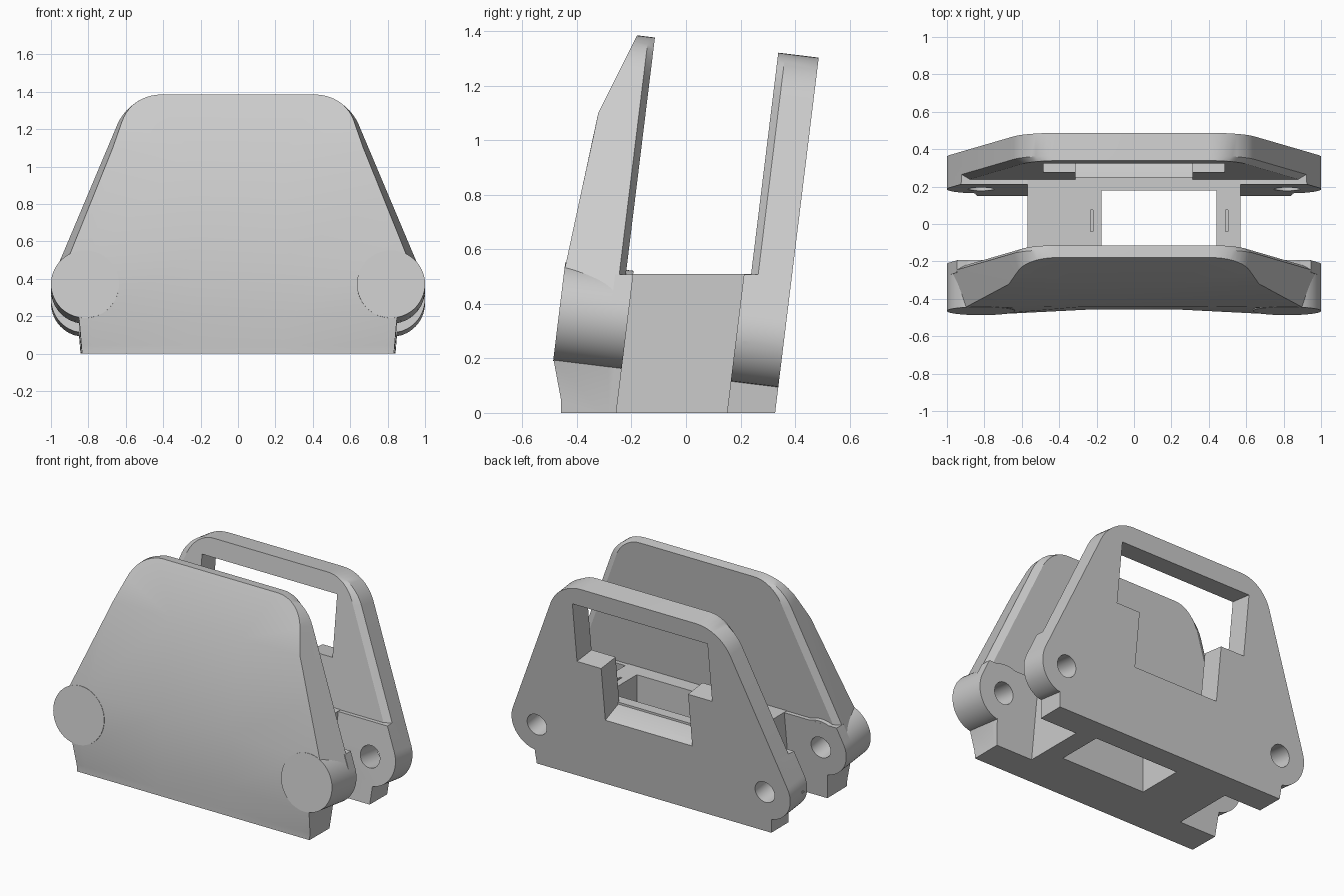
import bpy, bmesh
from math import radians, cos, sin
from mathutils import Matrix, Vector

cube = bpy.data.objects.get("Cube")
if cube:
    bpy.data.objects.remove(cube)

grey = bpy.data.materials.new("plain grey")
grey.use_nodes = True
grey.diffuse_color = (0.6, 0.6, 0.6, 1)
grey.node_tree.nodes["Principled BSDF"].inputs["Base Color"].default_value = (0.6, 0.6, 0.6, 1)

# Everything on the plates is laid out upright (x, height), then leaned back
TILT = Matrix.Rotation(radians(-7), 4, 'X')
FLAT = Matrix.Identity(4)
BOSS_X, BOSS_Z, BOSS_R, HOLE_R = 0.818, 0.312, 0.182, 0.07
STEP_Z = 0.508


def loft(name, sections, frame=TILT):
    """Solid through matching loops of 3D points."""
    bm = bmesh.new()
    rings = [[bm.verts.new(frame @ Vector(p)) for p in loop] for loop in sections]
    n = len(rings[0])
    for a, b in zip(rings, rings[1:]):
        for i in range(n):
            j = (i + 1) % n
            bm.faces.new((a[i], a[j], b[j], b[i]))
    bm.faces.new(rings[0])
    bm.faces.new(rings[-1])
    bmesh.ops.recalc_face_normals(bm, faces=bm.faces)
    mesh = bpy.data.meshes.new(name)
    bm.to_mesh(mesh)
    bm.free()
    mesh.materials.append(grey)
    obj = bpy.data.objects.new(name, mesh)
    bpy.context.collection.objects.link(obj)
    return obj


def slab(loop, y, inset=0.0):
    """Outline at depth y, its slanting sides pulled in by inset."""
    out = []
    for x, z in loop:
        ramp = min(1, max(0, (abs(x) - 0.41) / 0.24)) if z > 0.3 else 0
        out.append((x - inset * ramp * (1 if x > 0 else -1), y, z))
    return out


def box(name, lo, hi, frame=FLAT):
    (x0, y0, z0), (x1, y1, z1) = lo, hi
    ring = [(x0, z0), (x1, z0), (x1, z1), (x0, z1)]
    return loft(name, [[(x, y, z) for x, z in ring] for y in (y0, y1)], frame)


def rod(name, x, r, y0, y1):
    ring = [(x + r * cos(radians(a)), BOSS_Z + r * sin(radians(a))) for a in range(0, 360, 6)]
    return loft(name, [[(px, y, pz) for px, pz in ring] for y in (y0, y1)])


def trim(obj, z, keep_above):
    """Cut level at height z and cap the cut."""
    bm = bmesh.new()
    bm.from_mesh(obj.data)
    bmesh.ops.bisect_plane(bm, geom=bm.verts[:] + bm.edges[:] + bm.faces[:],
                           plane_co=(0, 0, z), plane_no=(0, 0, 1),
                           clear_inner=keep_above, clear_outer=not keep_above)
    bmesh.ops.holes_fill(bm, edges=[e for e in bm.edges if e.is_boundary], sides=0)
    bmesh.ops.recalc_face_normals(bm, faces=bm.faces)
    bm.to_mesh(obj.data)
    bm.free()


def boolean(obj, cutters, operation='DIFFERENCE'):
    for c in cutters:
        mod = obj.modifiers.new("cut", 'BOOLEAN')
        mod.operation, mod.object, mod.solver = operation, c, 'EXACT'
    deps = bpy.context.evaluated_depsgraph_get()
    mesh = bpy.data.meshes.new_from_object(obj.evaluated_get(deps))
    obj.modifiers.clear()
    obj.data = mesh


# Plate outline: foot, boss arc, slanting side, rounded top corner
def outline(with_boss):
    half = [(0.83, -0.1), (0.85, 0.135)]
    start = -74 if with_boss else 22.7
    steps = 16 if with_boss else 0
    for i in range(steps + 1):
        a = radians(start + (22.7 - start) * i / max(1, steps))
        half.append((BOSS_X + BOSS_R * cos(a), BOSS_Z + BOSS_R * sin(a)))
    r = 0.255
    for i in range(11):
        a = radians(22.7 + 67.3 * i / 10)
        half.append((0.41 + r * cos(a), 1.353 - r + r * sin(a)))
    return half + [(-x, z) for x, z in reversed(half)]


full, body = outline(True), outline(False)

# Cutters
holes = [rod("hole_cutter", s * BOSS_X, HOLE_R, -0.42, 0.6) for s in (-1, 1)]
window = box("window_cutter", (-0.485, 0, 0.84), (0.485, 0.6, 1.235), TILT)
notch_profile = [(0.0, 0.576), (0.5, 0.436), (0.5, 0.9), (0.0, 0.9)]
notch = loft("notch_cutter", [[(x, y, z) for y, z in notch_profile] for x in (-0.312, 0.312)])
well = box("well_cutter", (-0.175, -0.125, -0.2), (0.44, 0.18, 0.7))
slits = [box("slit_cutter", (x - 0.007, -0.04, 0.35), (x + 0.007, 0.075, 0.6)) for x in (-0.225, 0.495)]

# Back plate: thin upper part with chamfered inner sides, thicker lower part
back_upper = loft("back_plate", [slab(full, 0.3245), slab(full, 0.201), slab(full, 0.175, 0.045)])
back_lower = loft("back_plate_lower", [slab(full, 0.315), slab(full, 0.149)])
trim(back_lower, STEP_Z, False)
for part in (back_upper, back_lower):
    trim(part, 0, True)
    boolean(part, holes + [window, notch, well])

# Front plate: drafted shell limited by a faceted outer face
front = loft("front_plate", [slab(body, -0.281, 0.045), slab(body, -0.305), slab(body, -0.53, 0.055)])


def face_profile(x, bulge):
    pts = [(-0.458, 0), (-0.458, 0.045), (-0.458 - bulge, 0.19), (-0.44 - bulge * 0.25, 0.52),
           (-0.322, 1.1), (-0.147, 1.45), (0.5, 1.45), (0.5, 0)]
    return [(x, y, z) for y, z in pts]


envelope = loft("front_envelope", [face_profile(x, b) for x, b in
                                   ((-1.1, 0.027), (-0.78, 0.027), (-0.25, 0),
                                    (0.25, 0), (0.78, 0.027), (1.1, 0.027))], FLAT)
boolean(front, [envelope], 'INTERSECT')
boolean(front, holes)
front_lower = loft("front_plate_lower", [slab(full, -0.32), slab(full, -0.254)])
trim(front_lower, STEP_Z, False)
trim(front_lower, 0, True)
boolean(front_lower, holes)

# Round bosses on the front plate
bosses = []
for side, s in (("left", 1), ("right", -1)):
    boss = rod(side + "_front_boss", s * BOSS_X, BOSS_R, -0.507, -0.2545)
    trim(boss, 0.56, False)
    boolean(boss, holes)
    bosses.append(boss)

# Centre block joining the plates
block = box("centre_block", (-0.57, -0.3, 0), (0.57, 0.25, 0.51))
boolean(block, [well] + slits)

# Remove helpers, then shade
for helper in holes + slits + [window, notch, well, envelope]:
    bpy.data.objects.remove(helper)
bpy.ops.object.select_all(action='DESELECT')
for part in [back_upper, back_lower, front, front_lower, block] + bosses:
    part.select_set(True)
    bpy.context.view_layer.objects.active = part
bpy.ops.object.shade_smooth_by_angle(angle=radians(25))
